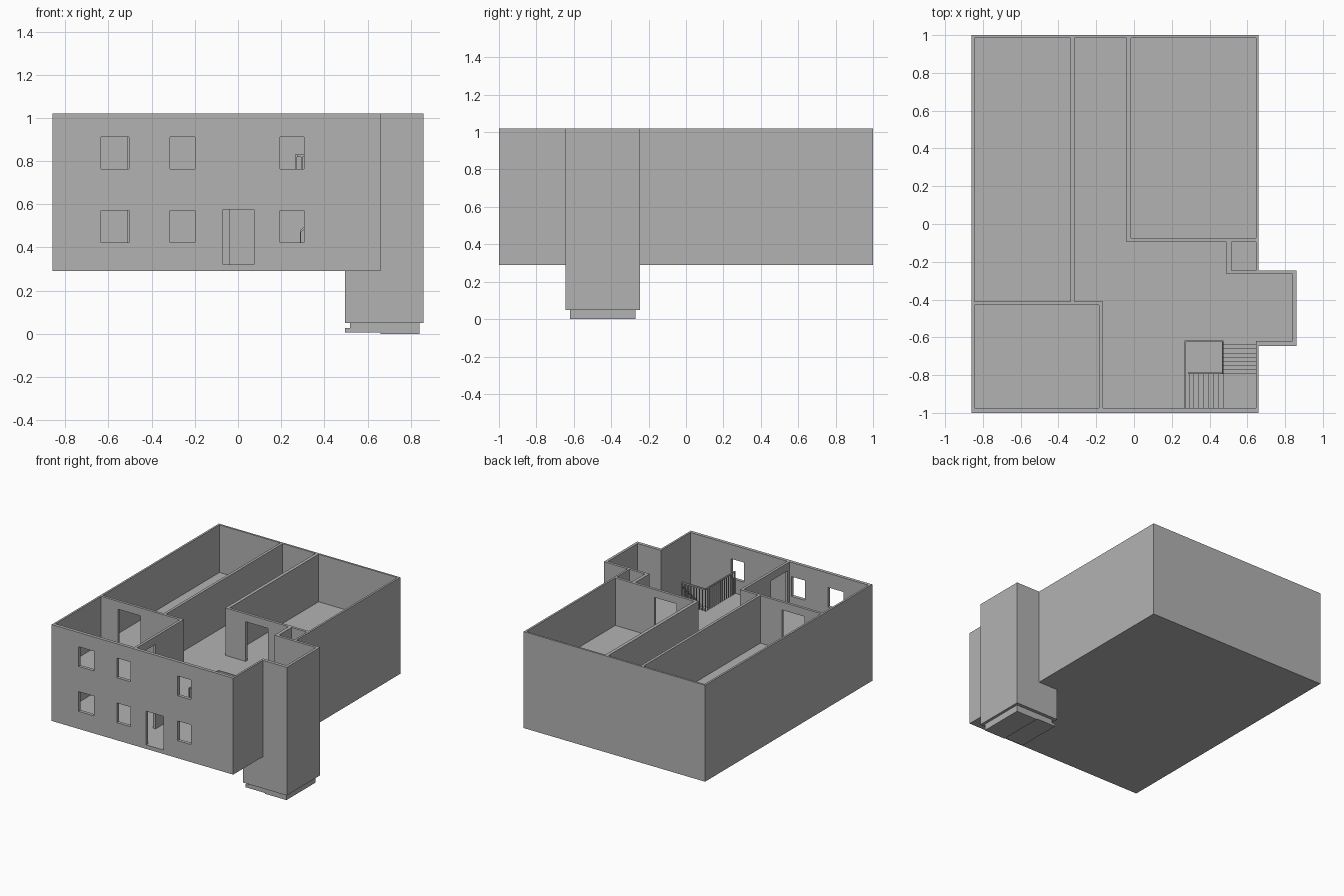
import bpy, bmesh
from mathutils import Vector

if "Cube" in bpy.data.objects:
    bpy.data.objects.remove(bpy.data.objects["Cube"])

BASE, TOP, SLAB = 0.29, 1.02, 0.03
FLOORS = (0.32, 0.66)

mat = bpy.data.materials.new("plain grey")
mat.diffuse_color = (0.45, 0.45, 0.45, 1)
mat.use_nodes = True
mat.node_tree.nodes["Principled BSDF"].inputs["Base Color"].default_value = mat.diffuse_color


def finish(name, bm):
    bmesh.ops.recalc_face_normals(bm, faces=bm.faces)
    me = bpy.data.meshes.new(name)
    bm.to_mesh(me)
    bm.free()
    me.materials.append(mat)
    ob = bpy.data.objects.new(name, me)
    bpy.context.collection.objects.link(ob)
    return ob


def add_box(bm, x, y, z):
    vs = bmesh.ops.create_cube(bm, size=1)["verts"]
    for v in vs:
        v.co = [(a + b) / 2 + c * (b - a) for c, (a, b) in zip(v.co, (x, y, z))]


def add_bar(bm, p, q, w):
    # square bar from p to q
    d = Vector(q) - Vector(p)
    rot = d.to_track_quat('Z', 'Y')
    mid = (Vector(p) + Vector(q)) / 2
    for v in bmesh.ops.create_cube(bm, size=1)["verts"]:
        v.co = rot @ Vector((v.co.x * w, v.co.y * w, v.co.z * d.length)) + mid


def boxes(name, items):
    bm = bmesh.new()
    for it in items:
        add_box(bm, *it)
    return finish(name, bm)


def cut(ob, items):
    # each hole is cut with a temporary box
    for it in items:
        c = boxes("cutter", [it])
        c.hide_render = True
        m = ob.modifiers.new("opening", 'BOOLEAN')
        m.object, m.operation, m.solver = c, 'DIFFERENCE', 'EXACT'
        bpy.context.view_layer.objects.active = ob
        bpy.ops.object.modifier_apply(modifier=m.name)
        bpy.data.objects.remove(c)


outer = [(-.86, -1), (.66, -1), (.66, -.645), (.86, -.645),
         (.86, -.245), (.66, -.245), (.66, 1), (-.86, 1)]
inner = [(-.845, -.975), (.645, -.975), (.645, -.62), (.84, -.62),
         (.84, -.265), (.645, -.265), (.645, .985), (-.845, .985)]

# outer walls: a closed ring extruded upward
bm = bmesh.new()
n = len(outer)
o = [bm.verts.new((x, y, BASE)) for x, y in outer]
i = [bm.verts.new((x, y, BASE)) for x, y in inner]
ring = [bm.faces.new((o[k], o[(k + 1) % n], i[(k + 1) % n], i[k])) for k in range(n)]
ext = bmesh.ops.extrude_face_region(bm, geom=ring, use_keep_orig=True)
for v in ext["geom"]:
    if isinstance(v, bmesh.types.BMVert):
        v.co.z = TOP
shell = finish("outer_walls", bm)
holes = [((-.07, .075), (-1.1, -.9), (.32, .575))]
for z in FLOORS:
    for x in ((-.635, -.505), (-.315, -.2), (.195, .305)):
        holes.append((x, (-1.1, -.9), (z + .103, z + .252)))
cut(shell, holes)

# floor slabs
for name, z in zip(("ground_floor", "upper_floor"), FLOORS):
    bm = bmesh.new()
    f = bm.faces.new([bm.verts.new((x, y, z - SLAB)) for x, y in inner])
    ext = bmesh.ops.extrude_face_region(bm, geom=[f], use_keep_orig=True)
    for v in ext["geom"]:
        if isinstance(v, bmesh.types.BMVert):
            v.co.z = z
    slab = finish(name, bm)
    if name == "upper_floor":
        cut(slab, [((.27, .7), (-1.1, -.625), (.5, .8))])

# inner walls with doorways, repeated on both storeys
for name, z in zip(("ground", "upper"), FLOORS):
    h = (z, TOP if z > .5 else FLOORS[1] - SLAB)
    d = (z - .01, z + (.30 if z > .5 else .26))
    boxes(name + "_long_room_wall", [((-.335, -.315), (-.41, .985), h)])
    w = boxes(name + "_front_room_back_wall", [((-.845, -.165), (-.43, -.41), h)])
    cut(w, [((-.705, -.515), (-.5, -.3), d)])
    w = boxes(name + "_front_room_side_wall", [((-.185, -.165), (-.975, -.43), h)])
    cut(w, [((-.3, -.1), (-.95, -.75), d)])
    boxes(name + "_right_room_side_wall", [((-.04, -.015), (-.075, .985), h)])
    w = boxes(name + "_right_room_front_wall", [((-.04, .645), (-.095, -.075), h)])
    cut(w, [((.13, .317), (-.2, 0), d)])
    boxes(name + "_duct_walls", [((.49, .515), (-.265, -.095), h),
                                 ((.515, .645), (-.265, -.245), h)])

# lift shaft below the building and its stepped footing
boxes("shaft_basement", [((.495, .86), (-.645, -.245), (.05, BASE))])
boxes("shaft_footing", [((.66, .84), (-.62, -.27), (0, .05)),
                        ((.52, .66), (-.62, -.27), (.006, .05)),
                        ((.495, .52), (-.62, -.27), (.006, .027))])

# L-shaped stair: two flights and a corner landing
rise, run1, run2 = .34 / 16, .18 / 7, .155 / 7
steps = []
for k in range(7):
    z1, z2 = .32 + rise * (k + 1), .49 + rise * (k + 1)
    x, y = .29 + run1 * k, -.795 + run2 * k
    steps.append(((x, x + run1), (-.975, -.795), (max(.32, z1 - .045), z1)))
    steps.append(((.47, .645), (y, y + run2), (z2 - .045, z2)))
steps.append(((.47, .645), (-.975, -.795), (.445, .49)))
steps.append(((.47, .645), (-.64, -.62), (.63, .66)))
boxes("staircase", steps)


def railing(name, p, q, count, height):
    # handrail with evenly spaced balusters
    bm = bmesh.new()
    p, q, up = Vector(p), Vector(q), Vector((0, 0, height))
    add_bar(bm, p + up, q + up, .01)
    for k in range(count + 1):
        a = p.lerp(q, k / count)
        add_bar(bm, a, a + up, .006)
    finish(name, bm)


railing("well_side_railing", (.27, -.97, .66), (.27, -.62, .66), 14, .165)
railing("well_back_railing", (.27, -.62, .66), (.47, -.62, .66), 8, .165)
railing("lower_flight_railing", (.29, -.79, .335), (.47, -.79, .49), 8, .14)
railing("upper_flight_railing", (.47, -.79, .49), (.47, -.62, .66), 7, .14)
